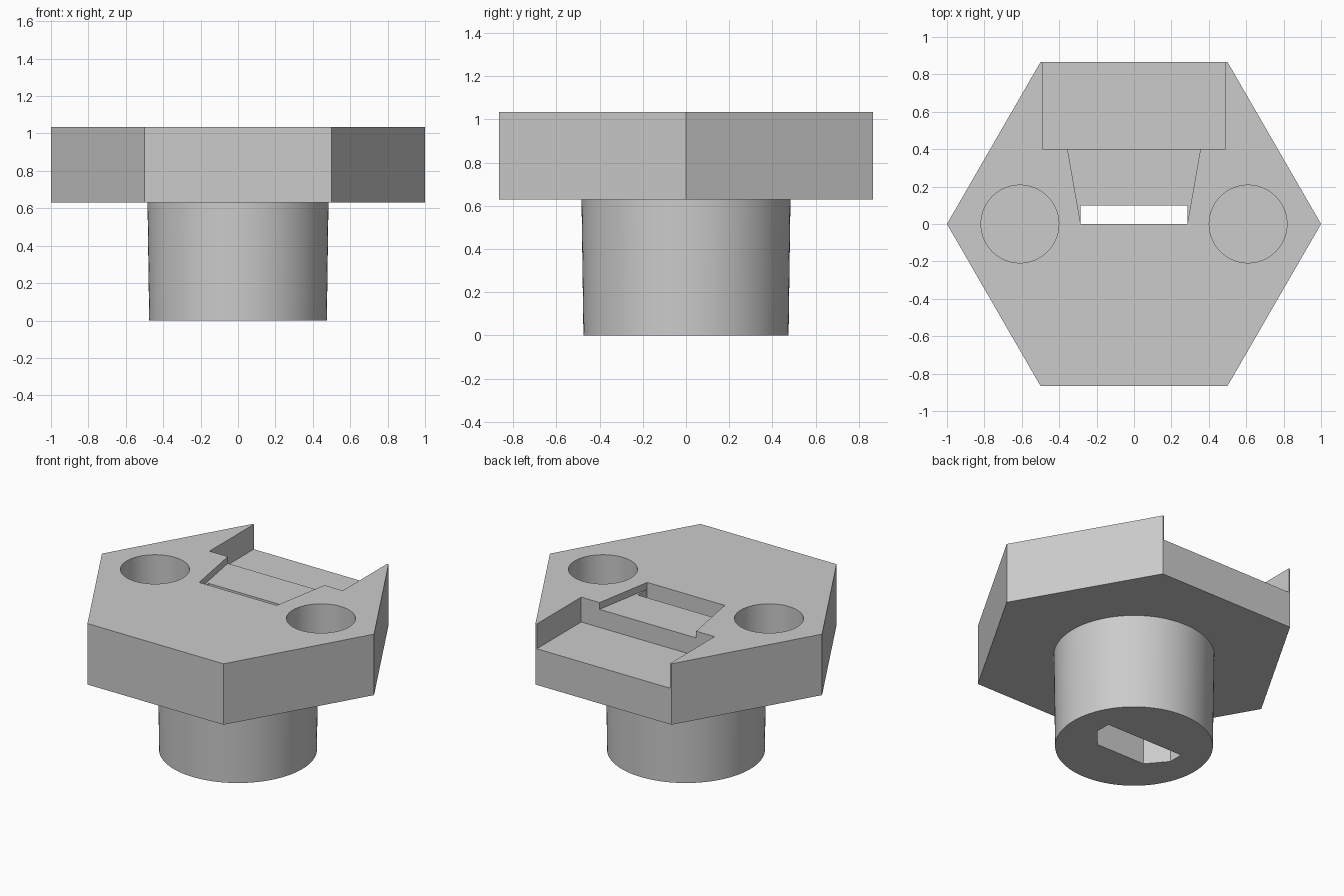
import bpy
import bmesh
from math import cos, sin, pi, radians

old = bpy.data.objects.get("Cube")
if old:
    bpy.data.objects.remove(old, do_unlink=True)

grey = bpy.data.materials.new("plain grey")
grey.use_nodes = True
COLOUR = (0.6, 0.6, 0.6, 1)
grey.diffuse_color = COLOUR
grey.node_tree.nodes["Principled BSDF"].inputs["Base Color"].default_value = COLOUR

PLATE_BOTTOM, PLATE_TOP = 0.63, 1.035
ABOVE = PLATE_TOP + 0.2


def ring(radius, sides, cx=0):
    return [(cx + radius * cos(2 * pi * i / sides), radius * sin(2 * pi * i / sides))
            for i in range(sides)]


def mirrored(half):
    """Close a right-hand half outline by mirroring it across x = 0."""
    return half + [(-x, y) for x, y in reversed(half)]


def prism(name, outline, z0, z1, top_scale=1):
    bm = bmesh.new()
    low = [bm.verts.new((x, y, z0)) for x, y in outline]
    high = [bm.verts.new((x * top_scale, y * top_scale, z1)) for x, y in outline]
    bm.faces.new(low)
    bm.faces.new(high)
    for i in range(len(low)):
        j = (i + 1) % len(low)
        bm.faces.new((low[i], low[j], high[j], high[i]))
    bmesh.ops.recalc_face_normals(bm, faces=bm.faces)
    mesh = bpy.data.meshes.new(name)
    bm.to_mesh(mesh)
    bm.free()
    mesh.materials.append(grey)
    obj = bpy.data.objects.new(name, mesh)
    bpy.context.collection.objects.link(obj)
    return obj


def combine(target, tool, operation):
    bpy.context.view_layer.objects.active = target
    mod = target.modifiers.new(tool.name, "BOOLEAN")
    mod.operation = operation
    mod.solver = "EXACT"
    mod.object = tool
    bpy.ops.object.modifier_apply(modifier=mod.name)
    bpy.data.objects.remove(tool, do_unlink=True)


# Hexagonal plate with a slightly flared round stem
body = prism("hexagonal_plate_with_stem", ring(1, 6), PLATE_BOTTOM, PLATE_TOP)
combine(body, prism("stem", ring(0.475, 96), 0, PLATE_BOTTOM + 0.05, 1.02), "UNION")

# Blind round holes on both sides
for side in (-1, 1):
    combine(body, prism("round_hole", ring(0.208, 64, side * 0.61),
                        PLATE_TOP - 0.3, ABOVE), "DIFFERENCE")

# Deep open notch at the back
combine(body, prism("back_notch", mirrored([(0.49, 0.4), (0.49, 1)]),
                    0.87, ABOVE), "DIFFERENCE")

# Shallow tapered recess leading to the slot
combine(body, prism("tapered_recess", mirrored([(0.285, 0), (0.355, 0.4), (0.355, 0.5)]),
                    PLATE_TOP - 0.045, ABOVE), "DIFFERENCE")

# Narrow slot through everything, widening to a six-sided socket in the stem
combine(body, prism("slot", mirrored([(0.285, 0), (0.285, 0.1)]), -0.1, ABOVE), "DIFFERENCE")
combine(body, prism("socket", mirrored([(0.18, -0.125), (0.285, 0), (0.285, 0.1)]),
                    -0.1, PLATE_BOTTOM), "DIFFERENCE")

# Smooth the round walls, keep hard corners
bpy.ops.object.select_all(action="DESELECT")
body.select_set(True)
bpy.context.view_layer.objects.active = body
bpy.ops.object.shade_smooth_by_angle(angle=radians(30))
